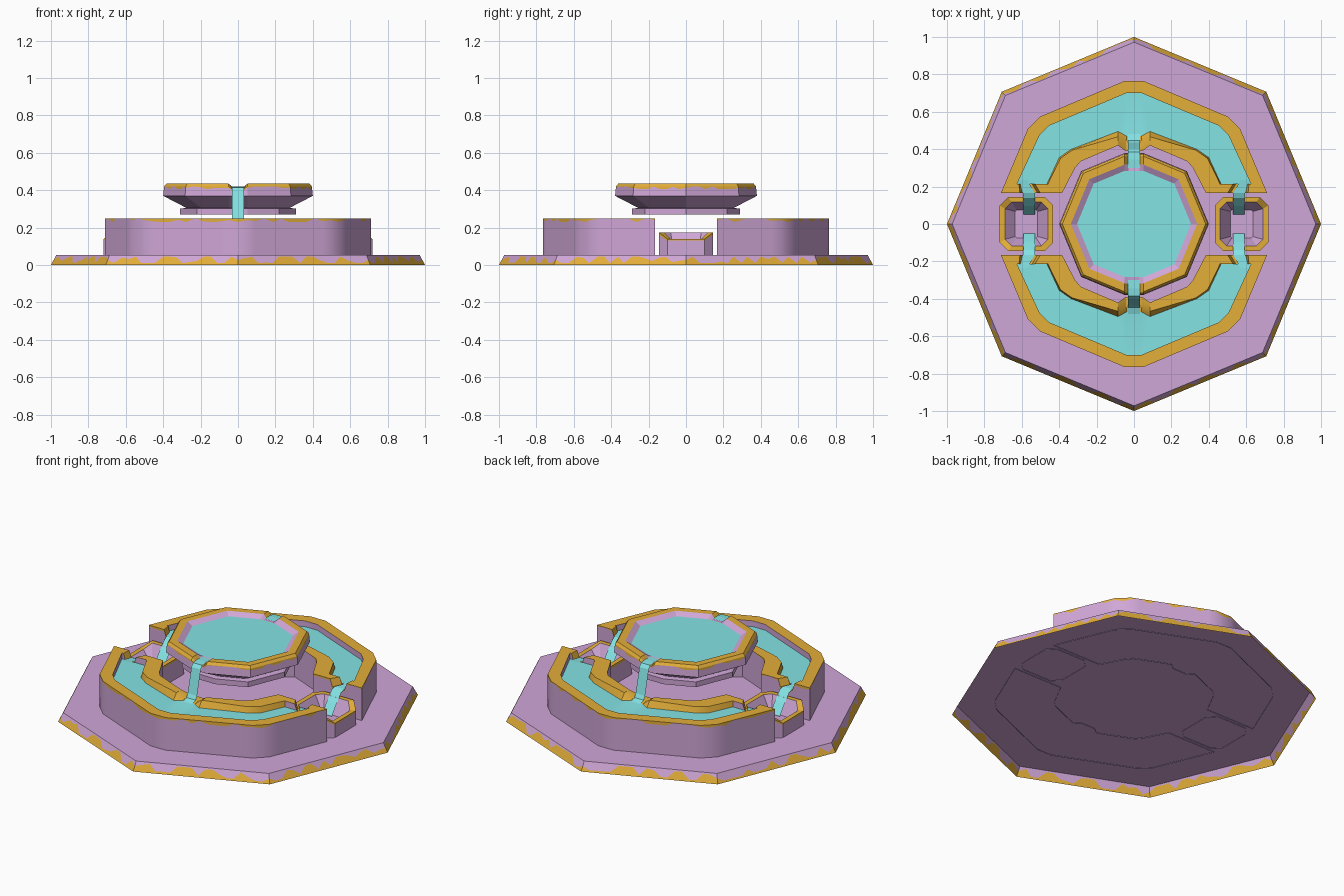
import bpy, bmesh, math, random

if "Cube" in bpy.data.objects:
    bpy.data.objects.remove(bpy.data.objects["Cube"])

random.seed(4)

def make_mat(name, rgb):
    m = bpy.data.materials.new(name)
    m.diffuse_color = (*rgb, 1)
    m.use_nodes = True
    m.node_tree.nodes["Principled BSDF"].inputs["Base Color"].default_value = m.diffuse_color
    return m

MATS = [make_mat("lilac stone", (0.63, 0.385, 0.68)),
        make_mat("gold trim", (0.77, 0.425, 0.042)),
        make_mat("turquoise water", (0.235, 0.77, 0.78))]
STONE, GOLD, WATER = 0, 1, 2

def finish(bm, name, smooth=0):
    bmesh.ops.remove_doubles(bm, verts=bm.verts, dist=1e-5)
    me = bpy.data.meshes.new(name)
    bm.to_mesh(me)
    bm.free()
    for m in MATS:
        me.materials.append(m)
    ob = bpy.data.objects.new(name, me)
    bpy.context.collection.objects.link(ob)
    if smooth:
        bpy.ops.object.select_all(action='DESELECT')
        ob.select_set(True)
        bpy.context.view_layer.objects.active = ob
        bpy.ops.object.shade_smooth_by_angle(angle=math.radians(smooth))
    return ob

def face(bm, pts, mat):
    f = bm.faces.new([bm.verts.new(p) for p in pts])
    f.material_index = mat
    return f

def strip(bm, A, B, mat):
    """Quads between two closed counter-clockwise loops; mat may be a rule of the index."""
    n = len(A)
    for i in range(n):
        j = (i + 1) % n
        face(bm, [A[i], A[j], B[j], B[i]], mat(i) if callable(mat) else mat)

def lerp(a, b, t):
    return tuple(p + (q - p) * t for p, q in zip(a, b))

def scallop(bm, A, B, lo, hi, step, low, high):
    """Wall split into two colours along a ragged line between fractions lo and hi."""
    n = len(A)
    for i in range(n):
        j = (i + 1) % n
        k = max(1, round(math.dist(A[i][:2], A[j][:2]) / step))
        fr = [random.choice((lo, hi, random.uniform(lo, hi))) for _ in range(k + 1)]
        fr[0] = fr[k] = (lo + hi) / 2
        for s in range(k):
            a0, a1 = (lerp(A[i], A[j], t / k) for t in (s, s + 1))
            b0, b1 = (lerp(B[i], B[j], t / k) for t in (s, s + 1))
            m0, m1 = lerp(a0, b0, fr[s]), lerp(a1, b1, fr[s + 1])
            face(bm, [a0, a1, m1, m0], low)
            face(bm, [m0, m1, b1, b0], high)

def octagon(r, z):
    return [(r * math.cos(i * math.pi / 4), r * math.sin(i * math.pi / 4), z) for i in range(8)]

def at_z(loop, z):
    return [(p[0], p[1], z) for p in loop]

# Octagonal base slab, open underneath, with ragged gold lower edge
bm = bmesh.new()
lo, hi = octagon(1.0, 0), octagon(0.972, 0.053)
scallop(bm, lo, hi, 0.2, 0.85, 0.04, GOLD, STONE)
face(bm, hi, STONE)
finish(bm, "base_slab")

# Curved pools: (outer x, y, rim z, pool-side x, y, flat rim fraction)
T, N, LEVEL = 0.25, 0.205, 0.215
HALF = [(0.05, 0.765, T, 0.04, 0.70, 1), (0.50, 0.575, T, 0.455, 0.525, 1),
        (0.567, 0.51, T, 0.505, 0.475, 1), (0.712, 0.165, T, 0.625, 0.215, 1),
        (0.61, 0.165, T, 0.615, 0.215, 1), (0.595, 0.165, N, 0.605, 0.215, 1),
        (0.515, 0.165, N, 0.545, 0.215, 1), (0.50, 0.165, T, 0.53, 0.215, 1),
        (0.385, 0.165, T, 0.465, 0.215, 0.95), (0.315, 0.30, T, 0.40, 0.355, 0.92),
        (0.285, 0.335, T, 0.335, 0.40, 0.92), (0.085, 0.42, T, 0.085, 0.495, 0.62),
        (0.045, 0.39, 0.222, 0.04, 0.47, 0.6)]

def pool(name, sy):
    bm = bmesh.new()
    pts = HALF + [(-p[0], p[1], p[2], -p[3], p[4], p[5]) for p in HALF[::-1]]
    pts = [(p[0], p[1] * sy, p[2], p[3], p[4] * sy, p[5]) for p in pts]
    if sy > 0:
        pts = pts[::-1]
    outer = [p[:3] for p in pts]
    inner = [(p[3], p[4], LEVEL) for p in pts]
    mid = [lerp(o, (i[0], i[1], o[2]), p[5]) for o, i, p in zip(outer, inner, pts)]
    scallop(bm, at_z(outer, 0.05), outer, 0.90, 1.0, 0.05, STONE, GOLD)
    strip(bm, outer, mid, GOLD)
    n = len(pts)
    strip(bm, mid, inner,
          lambda i: GOLD if pts[i][5] < 1 and pts[(i + 1) % n][5] < 1 else STONE)
    w = face(bm, inner, WATER)
    bmesh.ops.triangulate(bm, faces=[w])
    finish(bm, name, 30)

pool("back_pool", 1)
pool("front_pool", -1)

# Floating upper bowl, octagonal, with spout notches at front and back
def bowl_loop(r, z, dip=None):
    out = []
    for x, y, _ in octagon(r, z):
        if abs(x) > 1e-6:
            out.append((x, y, z))
            continue
        s = 1 if y > 0 else -1
        for px in (0.05, 0.03, -0.03, -0.05):
            pz = dip if dip and abs(px) < 0.04 else z
            out.append((px * s, s * (r - 0.0207), pz))
    return out

bm = bmesh.new()
prof = [bowl_loop(0.31, 0.27), bowl_loop(0.31, 0.302), bowl_loop(0.275, 0.305),
        bowl_loop(0.40, 0.37), bowl_loop(0.395, 0.42, 0.405), bowl_loop(0.383, 0.435, 0.41),
        bowl_loop(0.338, 0.435, 0.412), bowl_loop(0.305, 0.416)]
for k in (0, 1, 2):
    strip(bm, prof[k], prof[k + 1], STONE)
scallop(bm, prof[3], prof[4], 0.72, 1.0, 0.04, STONE, GOLD)
strip(bm, prof[4], prof[5], GOLD)
strip(bm, prof[5], prof[6], GOLD)
strip(bm, prof[6], prof[7], STONE)
face(bm, prof[7], WATER)
finish(bm, "upper_bowl")

# Small catch basins at left and right, with a lowered outer lip
def cut_box(hx, hy, c, z, lip):
    pts = [(hx, -hy + c), (hx, hy - c), (hx - c, hy), (-hx + c, hy),
           (-hx, hy - c), (-hx, -hy + c), (-hx + c, -hy), (hx - c, -hy)]
    return [(0.575 + x, y, lip if i < 2 else z) for i, (x, y) in enumerate(pts)]

def catch_basin(name, sx):
    loops = [cut_box(0.143, 0.145, 0.045, 0.05, 0.05),
             cut_box(0.143, 0.145, 0.045, 0.175, 0.14),
             cut_box(0.115, 0.117, 0.035, 0.175, 0.14),
             cut_box(0.06, 0.075, 0.008, 0.085, 0.085)]
    if sx < 0:
        loops = [[(-x, y, z) for x, y, z in l][::-1] for l in loops]
    bm = bmesh.new()
    scallop(bm, loops[0], loops[1], 0.87, 0.93, 0.05, STONE, GOLD)
    strip(bm, loops[1], loops[2], GOLD)
    strip(bm, loops[2], loops[3], STONE)
    face(bm, loops[3], STONE)
    finish(bm, name)

catch_basin("right_catch_basin", 1)
catch_basin("left_catch_basin", -1)

# Waterfall ribbons: single sheets along a path
def ribbon(name, path, w):
    bm = bmesh.new()
    for (x0, y0, z0), (x1, y1, z1) in zip(path, path[1:]):
        q = [(x0 - w, y0, z0), (x0 + w, y0, z0), (x1 + w, y1, z1), (x1 - w, y1, z1)]
        face(bm, q if y1 > y0 else q[::-1], WATER)
    finish(bm, name)

FALL = [(0.30, 0.418), (0.345, 0.419), (0.385, 0.415), (0.40, 0.395), (0.435, 0.25),
        (0.447, 0.228), (0.48, 0.217)]
SPILL = [(0.60, 0.235, 0.217), (0.585, 0.205, 0.214), (0.562, 0.165, 0.211),
         (0.56, 0.14, 0.20), (0.56, 0.095, 0.15), (0.56, 0.05, 0.09)]
for sy, fb in ((1, "back"), (-1, "front")):
    ribbon(fb + "_waterfall", [(0, y * sy, z) for y, z in FALL], 0.031)
    for sx, lr in ((1, "right"), (-1, "left")):
        ribbon(f"{fb}_{lr}_spill", [(x * sx, y * sy, z) for x, y, z in SPILL], 0.032)
